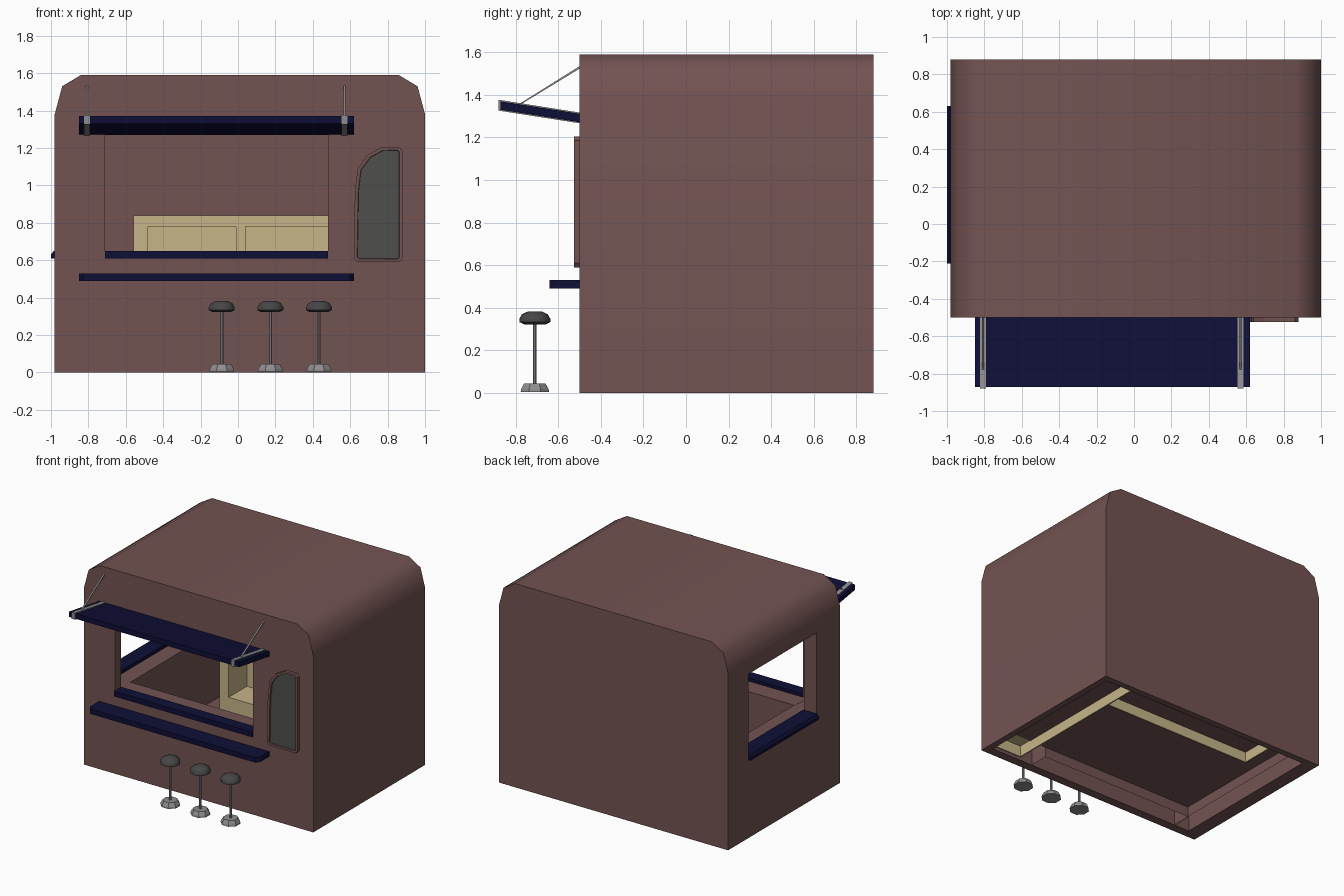
import bpy, bmesh, math
from mathutils import Vector

if "Cube" in bpy.data.objects:
    bpy.data.objects.remove(bpy.data.objects["Cube"])

def mat(name, c):
    m = bpy.data.materials.new(name)
    m.diffuse_color = (*c, 1)
    m.use_nodes = True
    m.node_tree.nodes["Principled BSDF"].inputs["Base Color"].default_value = m.diffuse_color
    return m

BROWN = mat("brown_paint", (.171, .087, .085))
NAVY = mat("navy_trim", (.0045, .0045, .038))
TAN = mat("tan_wood", (.57, .46, .25))
GLASS = mat("dark_glass", (.077, .077, .073))
SEAT = mat("dark_seat", (.062, .062, .062))
METAL = mat("grey_metal", (.27, .27, .27))

def finish(name, bm, *mats, smooth=None):
    bmesh.ops.recalc_face_normals(bm, faces=bm.faces)
    me = bpy.data.meshes.new(name)
    bm.to_mesh(me)
    bm.free()
    for m in mats:
        me.materials.append(m)
    ob = bpy.data.objects.new(name, me)
    bpy.context.collection.objects.link(ob)
    if smooth:
        smooth_by(ob, smooth)
    return ob

def smooth_by(ob, deg):
    bpy.ops.object.select_all(action='DESELECT')
    ob.select_set(True)
    bpy.context.view_layer.objects.active = ob
    bpy.ops.object.shade_smooth_by_angle(angle=math.radians(deg))

def prism(name, pts, axis, a, b, m):
    """Extrude a profile along x (pts = y,z), y (pts = x,z) or z (pts = x,y)."""
    put = {'x': lambda p, t: (t, p[0], p[1]),
           'y': lambda p, t: (p[0], t, p[1]),
           'z': lambda p, t: (p[0], p[1], t)}[axis]
    bm = bmesh.new()
    lo = [bm.verts.new(put(p, a)) for p in pts]
    hi = [bm.verts.new(put(p, b)) for p in pts]
    n = len(pts)
    bm.faces.new(lo)
    bm.faces.new(hi)
    for i in range(n):
        j = (i + 1) % n
        bm.faces.new((lo[i], lo[j], hi[j], hi[i]))
    return finish(name, bm, m)

def box(name, x0, x1, y0, y1, z0, z1, m):
    return prism(name, [(x0, y0), (x1, y0), (x1, y1), (x0, y1)], 'z', z0, z1, m)

def cut(ob, cutter):
    md = ob.modifiers.new("cut", 'BOOLEAN')
    md.operation = 'DIFFERENCE'
    md.solver = 'EXACT'
    md.object = cutter
    bpy.context.view_layer.objects.active = ob
    bpy.ops.object.modifier_apply(modifier="cut")
    bpy.data.objects.remove(cutter)

def lathe(name, prof, x, y, m, n=8, smooth=None):
    bm = bmesh.new()
    rings = [[bm.verts.new((x + r * math.cos(2 * math.pi * (i + .5) / n),
                            y + r * math.sin(2 * math.pi * (i + .5) / n), z))
              for i in range(n)] for r, z in prof]
    for p, q in zip(rings, rings[1:]):
        for i in range(n):
            j = (i + 1) % n
            bm.faces.new((p[i], p[j], q[j], q[i]))
    bm.faces.new(rings[0])
    bm.faces.new(rings[-1])
    return finish(name, bm, m, smooth=smooth)

# Kiosk shell: arched hollow body, open below, with two serving openings
def arch(x0, x1, z0, top):
    return [(x0, z0), (x1, z0), (x1, top - .21), (x1 - .04, top - .06), (x1 - .14, top),
            (x0 + .14, top), (x0 + .04, top - .06), (x0, top - .21)]

body = prism("kiosk_body", arch(-.98, 1.0, 0, 1.59), 'y', -.5, .88, BROWN)
cut(body, prism("inside_cutter", arch(-.87, .95, -.2, 1.53), 'y', -.43, .83, BROWN))
cut(body, box("front_cutter", -.71, .48, -.7, -.3, .61, 1.28, BROWN))
cut(body, box("left_cutter", -1.2, -.75, -.21, .63, .61, 1.28, BROWN))
smooth_by(body, 50)

# Window sills and outside eating shelf
box("front_sill", -.71, .48, -.515, -.425, .61, .65, NAVY)
prism("left_sill", [(-1.0, .61), (-.865, .61), (-.865, .65), (-.985, .65), (-1.0, .63)],
      'y', -.21, .63, NAVY)
prism("outer_shelf", [(-.85, -.49), (-.85, -.61), (-.83, -.64), (.60, -.64), (.62, -.61), (.62, -.49)],
      'z', .49, .53, NAVY)

# Floor and brown inner counters
box("floor", -.735, .96, -.28, .84, .08, .09, BROWN)
def open_counter(name, x0, x1, y0, y1, top):
    ob = box(name, x0, x1, y0, y1, 0, top, BROWN)
    bm = bmesh.new()
    bm.from_mesh(ob.data)
    low = [f for f in bm.faces if f.calc_center_median().z < .001]
    bmesh.ops.delete(bm, geom=low, context='FACES_ONLY')
    bm.to_mesh(ob.data)
    bm.free()
open_counter("front_counter", -.745, .59, -.429, -.28, .625)
open_counter("left_counter", -.869, -.735, -.428, .829, .624)

# Tan back cabinet with open compartments, and right cabinet
Y0, Y1 = .57, .825
box("back_cabinet_top", -.56, .72, Y0, Y1, .78, .84, TAN)
box("back_cabinet_base", -.56, .72, Y0, Y1, .085, .25, TAN)
box("back_cabinet_panel", -.56, .72, Y1 - .03, Y1, .25, .78, TAN)
for i, (a, b) in enumerate([(-.56, -.48), (-.01, .04), (.51, .72)]):
    box(f"back_cabinet_post_{i}", a, b, Y0, Y1 - .03, .25, .78, TAN)
box("right_cabinet", .72, .945, -.40, Y1, .085, .84, TAN)
# cabinet skirts reaching the ground
box("back_skirt", -.56, .72, Y0, Y0 + .01, 0, .085, TAN)
box("back_end_skirt", -.56, -.55, Y0 + .01, Y1, 0, .085, TAN)
box("right_skirt", .72, .73, -.40, Y1, 0, .085, TAN)
box("right_end_skirt", .73, .945, -.40, -.39, 0, .085, TAN)

# Awning with brackets and struts
prism("awning", [(-.49, 1.31), (-.49, 1.27), (-.872, 1.33), (-.872, 1.37)], 'x', -.85, .62, NAVY)
for side, x in (("left", -.807), ("right", .57)):
    prism(side + "_awning_bracket",
          [(-.495, 1.316), (-.495, 1.266), (-.88, 1.326), (-.88, 1.377)], 'x', x - .016, x + .016, METAL)
    prism(side + "_awning_strut",
          [(-.79, 1.353), (-.78, 1.353), (-.49, 1.529), (-.49, 1.541)], 'x', x - .006, x + .006, METAL)

# Side window: raised brown frame with inset glass
outline = [(.62, .61), (.64, .59), (.865, .59), (.88, .61), (.88, 1.185), (.86, 1.205),
           (.77, 1.205), (.695, 1.165), (.64, 1.09), (.625, .97)]
bm = bmesh.new()
front = bm.faces.new([bm.verts.new((x, -.525, z)) for x, z in outline])
back = [bm.verts.new((x, -.49, z)) for x, z in outline]
vs = list(front.verts)
for i in range(len(vs)):
    j = (i + 1) % len(vs)
    bm.faces.new((vs[i], vs[j], back[j], back[i]))
bmesh.ops.recalc_face_normals(bm, faces=bm.faces)
bmesh.ops.inset_region(bm, faces=[front], thickness=.018, depth=0)
rim = list(front.verts)
bmesh.ops.inset_region(bm, faces=[front], thickness=.002, depth=0)
for v in front.verts:
    v.co.y = -.515
front.material_index = 1
finish("side_window", bm, BROWN, GLASS)

# Bar stools
for i, x in enumerate((-.087, .173, .433)):
    lathe(f"stool_base_{i}", [(.072, .005), (.07, .018), (.054, .045)], x, -.71, METAL)
    lathe(f"stool_pole_{i}", [(.009, .04), (.009, .33)], x, -.71, METAL)
    lathe(f"stool_seat_{i}", [(.05, .322), (.073, .333), (.073, .348), (.06, .37), (.032, .383)],
          x, -.71, SEAT, n=10, smooth=60)
